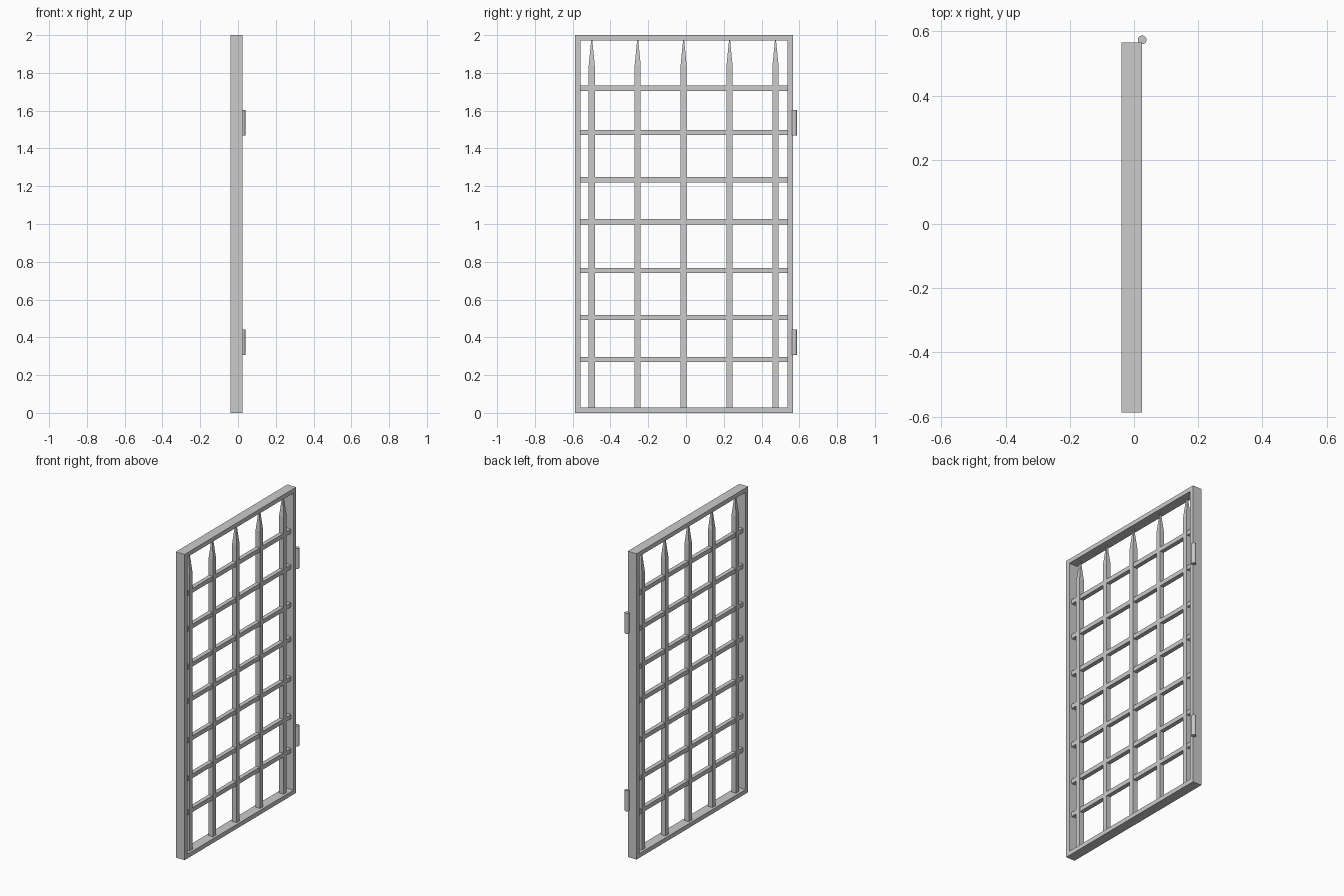
import bpy, bmesh
from mathutils import Vector

if "Cube" in bpy.data.objects:
    bpy.data.objects.remove(bpy.data.objects["Cube"])

X0, X1 = -0.039, 0.025          # frame depth
Y0, Y1 = -0.587, 0.566          # frame width
T = 0.028                       # frame thickness
XC = (X0 + X1) / 2


def make_object(name, bm):
    bmesh.ops.recalc_face_normals(bm, faces=bm.faces)
    mesh = bpy.data.meshes.new(name)
    bm.to_mesh(mesh)
    bm.free()
    obj = bpy.data.objects.new(name, mesh)
    bpy.context.collection.objects.link(obj)
    return obj


def box(name, lo, hi):
    lo, hi = Vector(lo), Vector(hi)
    bm = bmesh.new()
    bmesh.ops.create_cube(bm, size=1)
    bmesh.ops.scale(bm, vec=hi - lo, verts=bm.verts)
    bmesh.ops.translate(bm, vec=(lo + hi) / 2, verts=bm.verts)
    return make_object(name, bm)


def spiked_bar(name, y, z0, shoulder, tip, half, tip_half):
    # square bar with its top section extruded and narrowed to a spike
    bm = bmesh.new()
    bmesh.ops.create_cube(bm, size=1)
    bmesh.ops.scale(bm, vec=(2 * half, 2 * half, shoulder - z0), verts=bm.verts)
    bmesh.ops.translate(bm, vec=(0, 0, (shoulder + z0) / 2), verts=bm.verts)
    bm.normal_update()
    top = max(bm.faces, key=lambda f: f.calc_center_median().z)
    new = bmesh.ops.extrude_discrete_faces(bm, faces=[top])["faces"][0]
    k = tip_half / half
    bmesh.ops.scale(bm, vec=(k, k, 1), verts=new.verts)
    bmesh.ops.translate(bm, vec=(0, 0, tip - shoulder), verts=new.verts)
    bmesh.ops.translate(bm, vec=(XC, y, 0), verts=bm.verts)
    return make_object(name, bm)


# outer frame
box("bottom_rail", (X0, Y0, 0), (X1, Y1, T))
box("top_rail", (X0, Y0, 2 - T), (X1, Y1, 2))
box("latch_stile", (X0, Y0, T), (X1, Y0 + T, 2 - T))
box("hinge_stile", (X0, Y1 - T, T), (X1, Y1, 2 - T))

# vertical spiked bars
for i in range(5):
    spiked_bar(f"vertical_bar_{i + 1}", -0.499 + i * 0.2432, T, 1.84, 1.972, 0.016, 0.003)

# horizontal bars, unevenly spaced
H = 0.014
for i, z in enumerate((0.283, 0.505, 0.754, 1.012, 1.235, 1.484, 1.718)):
    box(f"horizontal_bar_{i + 1}", (XC - H, Y0 + T, z - H), (XC + H, Y1 - T, z + H))

# hinge barrels
for name, z in (("lower_hinge", 0.374), ("upper_hinge", 1.535)):
    bpy.ops.mesh.primitive_cylinder_add(vertices=24, radius=0.0135, depth=0.135,
                                        location=(0.0253, 0.5737, z))
    bpy.context.object.name = name
    bpy.ops.object.shade_smooth_by_angle()
